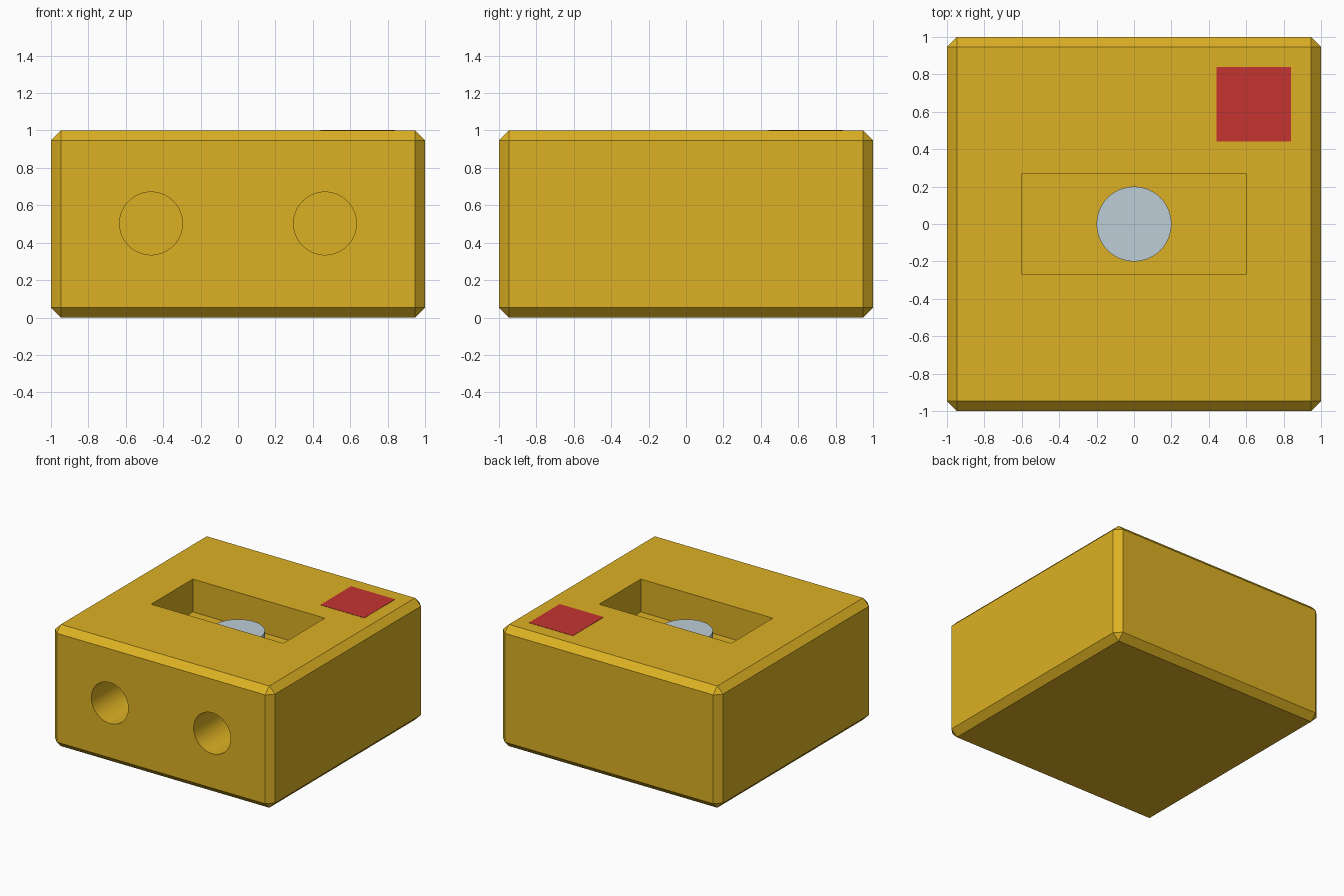
import bpy
import math

if "Cube" in bpy.data.objects:
    bpy.data.objects.remove(bpy.data.objects["Cube"])


def material(name, color):
    m = bpy.data.materials.new(name)
    m.diffuse_color = (*color, 1)
    m.use_nodes = True
    m.node_tree.nodes["Principled BSDF"].inputs["Base Color"].default_value = m.diffuse_color
    return m


def finish(name, mat):
    ob = bpy.context.object
    ob.name = ob.data.name = name
    if mat:
        ob.data.materials.append(mat)
    return ob


def box(name, center, size, mat=None):
    bpy.ops.mesh.primitive_cube_add(size=1, location=center)
    bpy.context.object.scale = size
    bpy.ops.object.transform_apply(location=False, rotation=False, scale=True)
    return finish(name, mat)


def cylinder(name, center, radius, depth, rot=(0, 0, 0), mat=None):
    bpy.ops.mesh.primitive_cylinder_add(vertices=64, radius=radius, depth=depth,
                                        location=center, rotation=rot)
    return finish(name, mat)


def apply_modifier(ob, mod):
    bpy.context.view_layer.objects.active = ob
    bpy.ops.object.modifier_apply(modifier=mod.name)


def cut(ob, cutter):
    cutter.hide_render = True
    mod = ob.modifiers.new("cut", 'BOOLEAN')
    mod.operation = 'DIFFERENCE'
    mod.solver = 'EXACT'
    mod.object = cutter
    apply_modifier(ob, mod)
    bpy.data.objects.remove(cutter)


def smooth(ob):
    bpy.ops.object.select_all(action='DESELECT')
    ob.select_set(True)
    bpy.context.view_layer.objects.active = ob
    bpy.ops.object.shade_smooth_by_angle(angle=math.radians(30))


gold = material("gold", (0.72, 0.44, 0.017))
red = material("red", (0.55, 0.034, 0.03))
steel = material("steel", (0.51, 0.61, 0.67))

# Chamfered housing
housing = box("housing", (0, 0, 0.5), (2, 2, 1), gold)
bevel = housing.modifiers.new("chamfer", 'BEVEL')
bevel.width = 0.053
bevel.segments = 1
apply_modifier(housing, bevel)

# Rectangular pocket in the top
FLOOR = 0.73
cut(housing, box("pocket_cutter", (0, 0, FLOOR + 0.25), (1.2, 0.54, 0.5)))

# Pair of blind round holes in the front
for x in (-0.465, 0.465):
    cut(housing, cylinder("hole_cutter", (x, -1, 0.503), 0.168, 1.2,
                          (math.pi / 2, 0, 0)))
smooth(housing)

# Round button standing in the pocket
TOP = 0.84
button = cylinder("button", (0, 0, (TOP + FLOOR - 0.02) / 2), 0.2,
                  TOP - FLOOR + 0.02, mat=steel)
smooth(button)

# Flush red plate in the top corner
box("red_plate", (0.64, 0.64, 0.992), (0.4, 0.4, 0.02), red)
